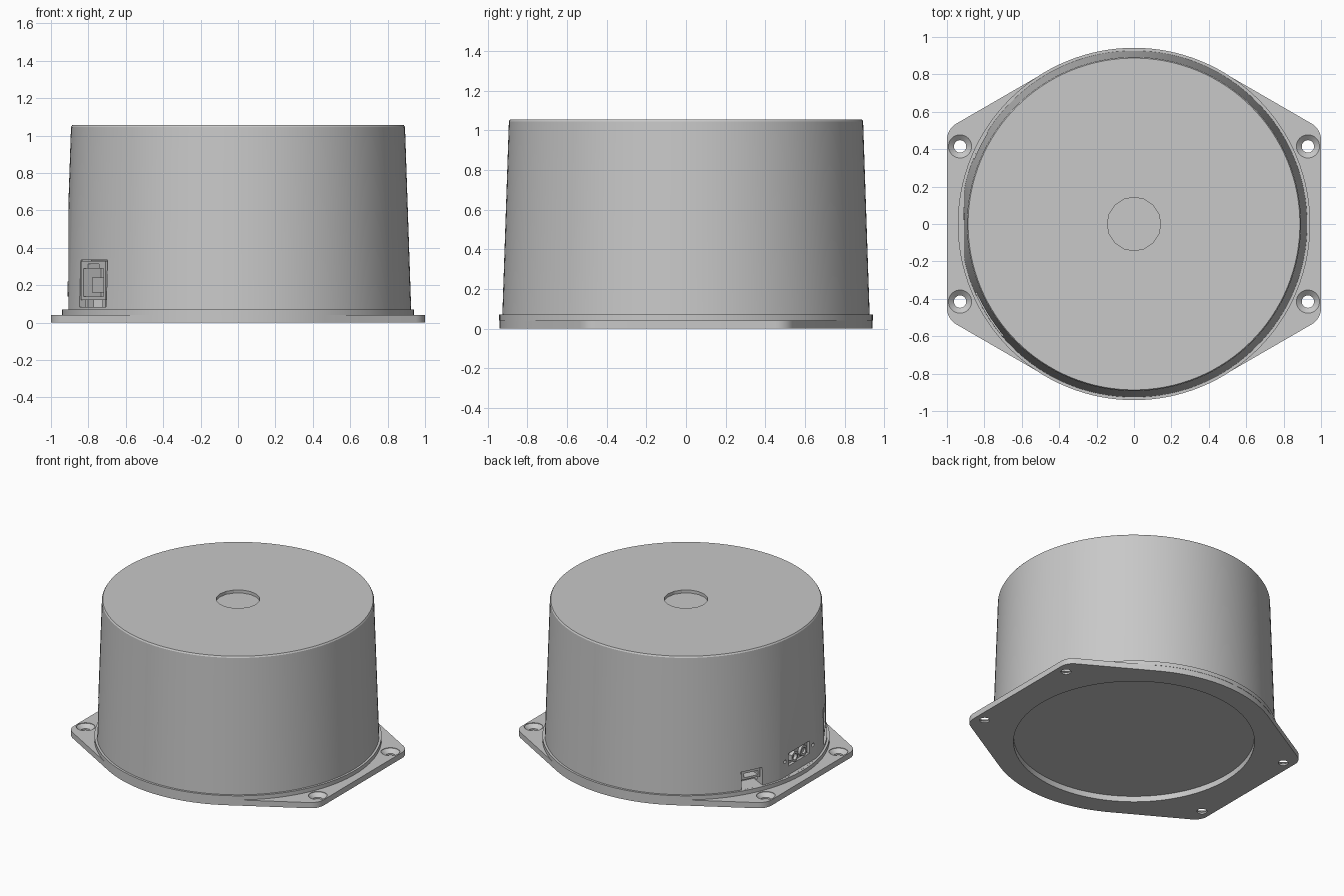
import bpy, bmesh
from math import sin, cos, pi, radians
from mathutils import Matrix, Vector

if "Cube" in bpy.data.objects:
    bpy.data.objects.remove(bpy.data.objects["Cube"])

grey = bpy.data.materials.new("housing grey")
grey.use_nodes = True
COLOUR = (0.58, 0.58, 0.58, 1)
grey.diffuse_color = COLOUR
grey.node_tree.nodes["Principled BSDF"].inputs["Base Color"].default_value = COLOUR


def finish(name, bm, matrix=None):
    """Turn a bmesh into a named grey object."""
    bmesh.ops.recalc_face_normals(bm, faces=bm.faces)
    if matrix:
        bm.transform(matrix)
    mesh = bpy.data.meshes.new(name)
    bm.to_mesh(mesh)
    bm.free()
    mesh.materials.append(grey)
    ob = bpy.data.objects.new(name, mesh)
    bpy.context.collection.objects.link(ob)
    return ob


def lathe(name, profile, segments, matrix=None):
    """Spin an (r, z) profile that starts and ends on the axis."""
    bm = bmesh.new()
    verts = [bm.verts.new((r, 0, z)) for r, z in profile]
    edges = [bm.edges.new(pair) for pair in zip(verts, verts[1:])]
    bmesh.ops.spin(bm, geom=verts + edges, cent=(0, 0, 0), axis=(0, 0, 1),
                   angle=2 * pi, steps=segments, use_duplicate=False)
    bmesh.ops.remove_doubles(bm, verts=bm.verts, dist=0.0001)
    return finish(name, bm, matrix)


def disc(name, r, z0, z1, segments=32, matrix=None):
    return lathe(name, [(0, z0), (r, z0), (r, z1), (0, z1)], segments, matrix)


def box(name, lo, hi, matrix=None):
    bm = bmesh.new()
    bmesh.ops.create_cube(bm, size=1)
    lo, hi = Vector(lo), Vector(hi)
    for v in bm.verts:
        v.co = (lo + hi) / 2 + Vector(c * s for c, s in zip(v.co, hi - lo))
    return finish(name, bm, matrix)


def cut(target, *cutters):
    """Subtract the cutters from the target and drop them."""
    for cutter in cutters:
        mod = target.modifiers.new("cut", 'BOOLEAN')
        mod.operation, mod.solver, mod.object = 'DIFFERENCE', 'EXACT', cutter
        bpy.context.view_layer.objects.active = target
        bpy.ops.object.modifier_apply(modifier=mod.name)
        bpy.data.objects.remove(cutter)


def facing(degrees):
    """Local +x points outwards from the wall at this angle."""
    return Matrix.Rotation(radians(degrees), 4, 'Z')


def wall_disc(name, y, r, depth0, depth1, sides):
    """Cylinder pointing out of the flat on the -x side."""
    outward = Matrix.Translation((0, y, 0.18)) @ Matrix.Rotation(-pi / 2, 4, 'Y')
    return disc(name, r, depth0, depth1, sides, outward)


# Mounting plate: round disc with tangent lines to four rounded ears
quarter = [(0.9 + 0.1 * cos(radians(a)), 0.45 + 0.1 * sin(radians(a)))
           for a in range(0, 61, 10)]
quarter += [(0.94 * cos(radians(a)), 0.94 * sin(radians(a))) for a in range(60, 90, 2)]
half = quarter + [(0, 0.94)] + [(-x, y) for x, y in reversed(quarter)]
outline = half + [(-x, -y) for x, y in half]
bm = bmesh.new()
face = bm.faces.new([bm.verts.new((x, y, 0)) for x, y in outline])
ext = bmesh.ops.extrude_face_region(bm, geom=[face])["geom"]
bmesh.ops.translate(bm, vec=(0, 0, 0.041),
                    verts=[v for v in ext if isinstance(v, bmesh.types.BMVert)])
plate = finish("mounting_plate", bm)
cut(plate, disc("recess_cutter", 0.79, -0.1, 0.2, 128))
screw = [(0, -0.1), (0.033, -0.1), (0.033, 0.012), (0.062, 0.037), (0.062, 0.1), (0, 0.1)]
for sx in (-1, 1):
    for sy in (-1, 1):
        at = Matrix.Translation((sx * 0.93, sy * 0.415, 0))
        cut(plate, lathe("screw_cutter", screw, 32, at))

# Hollow tapered drum with a base ring and a fine chamfer at the top
body = lathe("drum_housing", [
    (0, 0.041), (0.942, 0.041), (0.942, 0.07), (0.926, 0.07),
    (0.893, 1.045), (0.887, 1.055), (0, 1.055)], 128)
cut(body,
    disc("top_recess_cutter", 0.143, 1.033, 1.2, 16),
    disc("cavity_cutter", 0.85, 0.08, 1.01, 64),
    box("flat_cutter", (-1.3, -0.6, 0.0705), (-0.905, 0.6, 1.2)),
    box("square_port_cutter", (0.8, -0.135, 0.082), (1.1, 0.135, 0.335), facing(212)),
    box("slot_port_cutter", (0.8, -0.078, 0.0705), (1.1, 0.078, 0.198), facing(153)),
    box("twin_port_cutter", (-1.1, -0.118, 0.135), (-0.885, 0.118, 0.225)))

# Square socket on the front right: shell, stepped opening, tongue and legs
port = facing(212)
socket = box("square_socket", (0.76, -0.125, 0.12), (0.912, 0.125, 0.328), port)
cut(socket, box("socket_cutter", (0.8, -0.1, 0.14), (1.1, 0.1, 0.29), port),
    box("notch_cutter", (0.8, -0.055, 0.28), (1.1, 0.055, 0.312), port))
tongue = box("socket_tongue", (0.79, -0.065, 0.16), (0.88, 0.065, 0.24), port)
legs = [box("socket_leg", (0.86, y - 0.015, 0.081), (0.9, y + 0.015, 0.121), port)
        for y in (-0.09, 0.09)]

# Flat slot socket in its pocket
slot = box("slot_socket", (0.8, -0.07, 0.13), (0.905, 0.07, 0.19), facing(153))
cut(slot, box("slot_cutter", (0.84, -0.052, 0.145), (1.1, 0.052, 0.175), facing(153)))

# Twin round connectors in a shallow pocket, between two screw holes
jacks = [wall_disc("round_jack", -0.055, 0.038, 0.88, 0.905, 24),
         wall_disc("hexagonal_jack", 0.055, 0.04, 0.88, 0.912, 6)]
for jack, y in zip(jacks, (-0.055, 0.055)):
    cut(jack, wall_disc("jack_cutter", y, 0.022, 0.89, 1, 24))
for y in (-0.16, 0.16):
    cut(body, wall_disc("wall_screw_cutter", y, 0.013, 0.87, 1, 12))

# Smooth round walls, crisp edges
for ob in [plate, body, socket, tongue, slot] + legs + jacks:
    bpy.ops.object.select_all(action='DESELECT')
    ob.select_set(True)
    bpy.context.view_layer.objects.active = ob
    bpy.ops.object.shade_smooth_by_angle(angle=radians(20))
